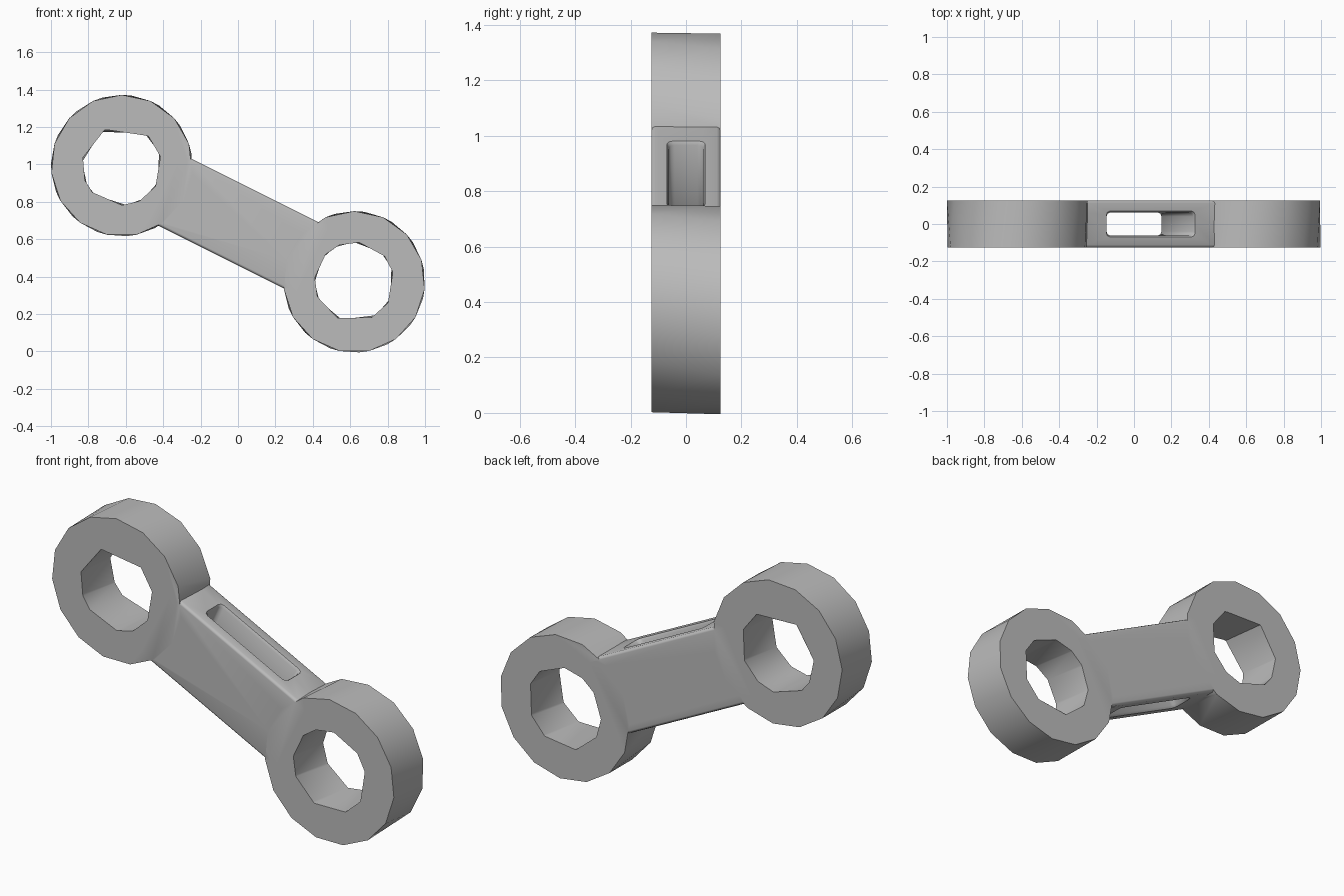
import bpy, bmesh, math
from mathutils import Matrix, Vector

if "Cube" in bpy.data.objects:
    bpy.data.objects.remove(bpy.data.objects["Cube"])

HALF = 0.125           # half thickness of the link
ARM = 0.2              # half width of the arm
TILT = math.atan2(0.62, 1.24)
CENTRE = Vector((0, 0, 0.683))
REACH = 0.695          # distance from the middle to each eye

steel = bpy.data.materials.new("plain grey")
steel.use_nodes = True
GREY = (0.5, 0.5, 0.5, 1)
steel.diffuse_color = GREY
steel.node_tree.nodes["Principled BSDF"].inputs["Base Color"].default_value = GREY


def loft(name, sections):
    """Solid skinned through matching closed sections."""
    bm = bmesh.new()
    loops = [[bm.verts.new(p) for p in s] for s in sections]
    n = len(loops[0])
    for a, b in zip(loops, loops[1:]):
        for i in range(n):
            j = (i + 1) % n
            bm.faces.new((a[i], a[j], b[j], b[i]))
    bm.faces.new(loops[0][::-1])
    bm.faces.new(loops[-1])
    bmesh.ops.recalc_face_normals(bm, faces=bm.faces)
    mesh = bpy.data.meshes.new(name)
    bm.to_mesh(mesh)
    bm.free()
    mesh.materials.append(steel)
    ob = bpy.data.objects.new(name, mesh)
    bpy.context.collection.objects.link(ob)
    return ob


def circle(c, r, angles, y, turn=0):
    return [(c.x + r * math.cos(math.radians(a + turn)), y,
             c.z + r * math.sin(math.radians(a + turn))) for a in angles]


def rounded(hx, hy, cut, w):
    """Rectangle with clipped corners at height w."""
    pts = []
    for sx, sy in ((1, 1), (-1, 1), (-1, -1), (1, -1)):
        corner = [(sx * hx, sy * (hy - cut), w),
                  (sx * (hx - 0.3 * cut), sy * (hy - 0.3 * cut), w),
                  (sx * (hx - cut), sy * hy, w)]
        pts += corner if sx * sy > 0 else corner[::-1]
    return pts


def boolean(target, tool, mode):
    m = target.modifiers.new(mode.lower(), "BOOLEAN")
    m.operation, m.solver, m.object = mode, "EXACT", tool
    bpy.context.view_layer.objects.active = target
    bpy.ops.object.modifier_apply(modifier=m.name)
    bpy.data.objects.remove(tool)


# Arm: long bar with softened edges
place = Matrix.Translation(CENTRE) @ Matrix.Rotation(TILT, 4, "Y")
link = loft("link_body", [[place @ Vector((u, y, w)) for _, y, w in
            [(0, a, b) for a, b, _ in rounded(HALF, ARM, 0.014, 0)]]
            for u in (-0.44, 0.44)])

# Eyes: faceted discs at both ends, slightly twisted front to back
along = Vector((math.cos(TILT), 0, -math.sin(TILT)))
rim = [i * 24 for i in range(15)]
holes = {-1: [115, 48, 13, -32, -64, -90, -138, -158, -192],
         1: [83, 40, 14, -32, -64, -115, -158, -186, -224, -248]}
for side in (-1, 1):
    c = CENTRE + along * REACH * side
    disc = loft("eye", [circle(c, 0.378, rim, -HALF, 18),
                        circle(c, 0.378, rim, HALF, 10)])
    boolean(link, disc, "UNION")
for side in (-1, 1):
    c = CENTRE + along * REACH * side
    y = HALF + 0.02
    bore = loft("bore", [circle(c, 0.212, holes[side], -y),
                         circle(c, 0.212, holes[side], y, 7)])
    boolean(link, bore, "DIFFERENCE")

# Slot: passes through the arm, flared at both mouths
steps = ((-0.215, 0.016), (-0.187, 0), (0.187, 0), (0.215, 0.016))
slot = loft("slot", [[place @ Vector(p) for p in
            rounded(0.258 + f, 0.062 + f, 0.022, w)] for w, f in steps])
boolean(link, slot, "DIFFERENCE")

# Smooth round walls, crisp flat faces
bpy.ops.object.select_all(action="DESELECT")
link.select_set(True)
bpy.context.view_layer.objects.active = link
bpy.ops.object.shade_smooth_by_angle(angle=math.radians(50))
